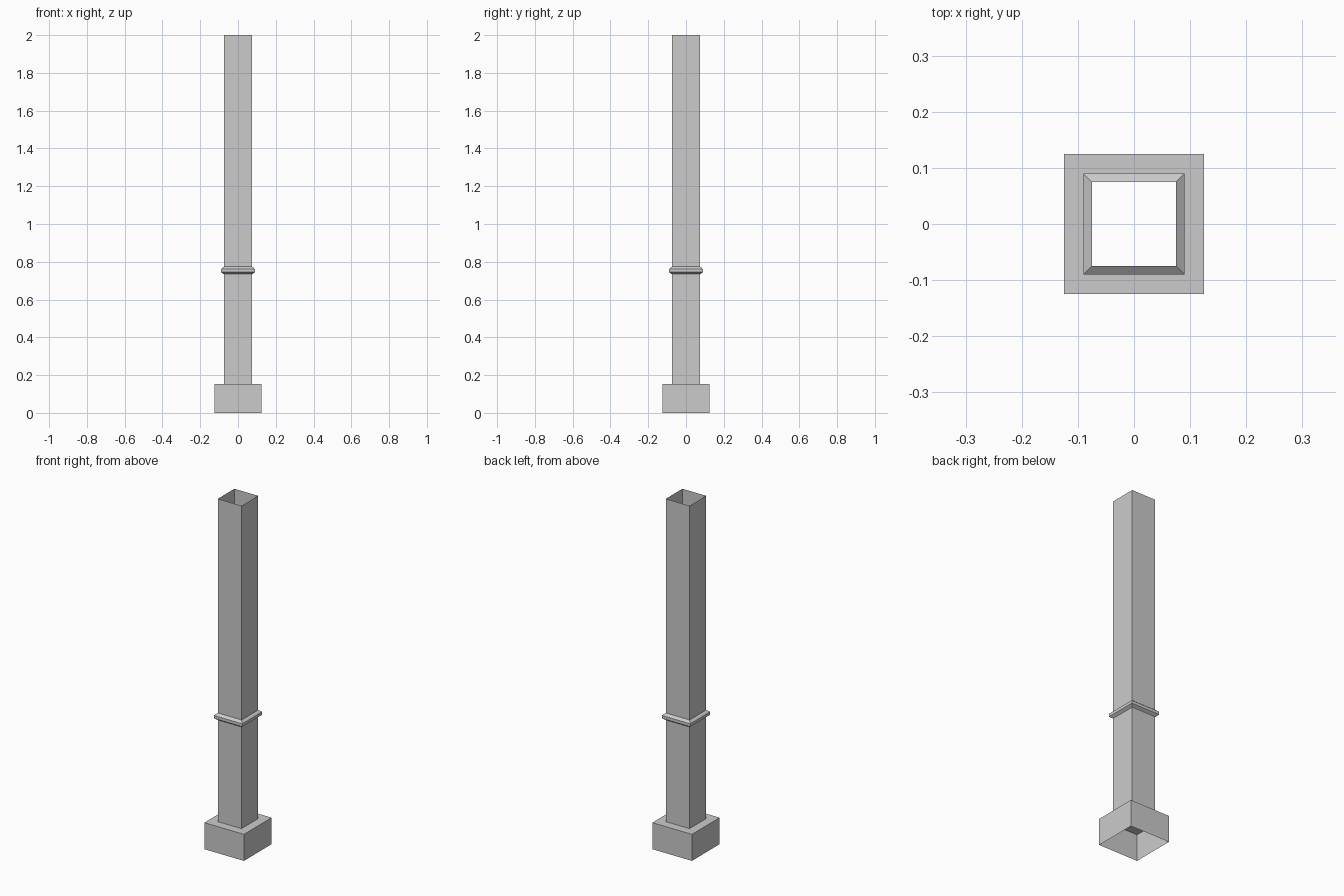
import bpy
import bmesh

cube = bpy.data.objects.get("Cube")
if cube:
    bpy.data.objects.remove(cube)

grey = bpy.data.materials.new("plain grey")
grey.use_nodes = True
colour = (0.6, 0.6, 0.6, 1)
grey.diffuse_color = colour
grey.node_tree.nodes["Principled BSDF"].inputs["Base Color"].default_value = colour


def square_loft(name, profile):
    """Sweep a profile of (half width, height) points around a square."""
    bm = bmesh.new()
    rings = [[bm.verts.new((sx * r, sy * r, z))
              for sx, sy in ((-1, -1), (1, -1), (1, 1), (-1, 1))]
             for r, z in profile]
    for low, high in zip(rings, rings[1:]):
        for i in range(4):
            j = (i + 1) % 4
            bm.faces.new((low[i], low[j], high[j], high[i]))
    mesh = bpy.data.meshes.new(name)
    bm.to_mesh(mesh)
    bm.free()
    mesh.materials.append(grey)
    obj = bpy.data.objects.new(name, mesh)
    bpy.context.collection.objects.link(obj)
    return obj


SHAFT = 0.075
BASE_TOP = 0.152

# Base box, open below, with a square opening in its top
square_loft("base", [(0.125, 0), (0.125, BASE_TOP), (SHAFT, BASE_TOP)])

# Thin-walled shaft, open at the top
square_loft("shaft", [(SHAFT, BASE_TOP), (SHAFT, 2)])

# Bevelled collar around the shaft
square_loft("collar", [(SHAFT, 0.734), (0.09, 0.745),
                       (0.09, 0.762), (SHAFT, 0.774)])
